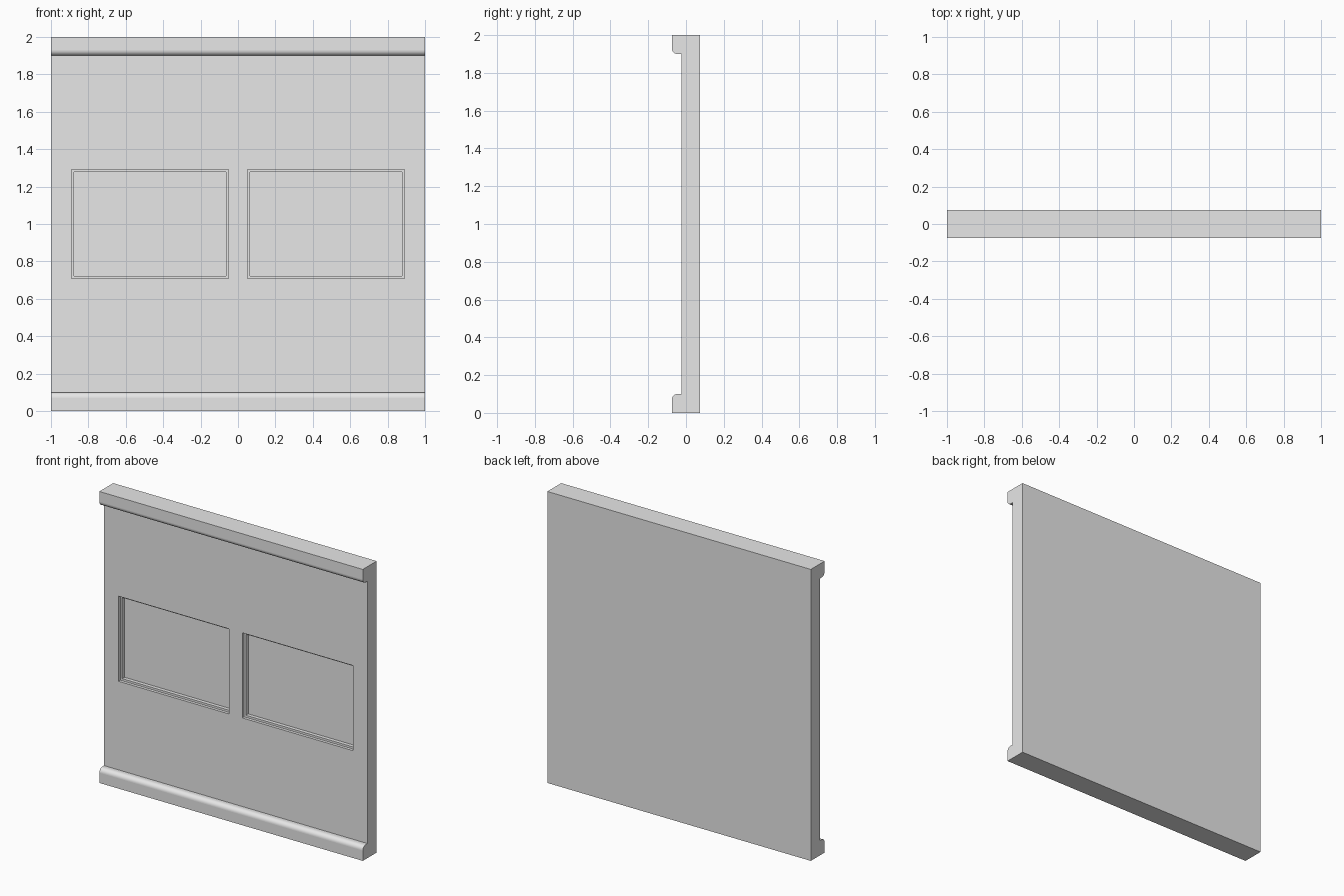
import bpy, bmesh
from math import sin, cos, pi
from mathutils import Vector

cube = bpy.data.objects.get("Cube")
if cube:
    bpy.data.objects.remove(cube, do_unlink=True)

BACK, RAIL, FACE = 0.075, -0.075, -0.025   # depth of back, rail front, panel front
RAIL_H, R, SEG = 0.1, 0.03, 10             # rail height, rounding radius and steps
WIN_X, WIN_Z = (0.05, 0.89), (0.708, 1.292)

grey = bpy.data.materials.new("plain grey")
grey.use_nodes = True
grey.diffuse_color = (0.8, 0.8, 0.8, 1)
grey.node_tree.nodes["Principled BSDF"].inputs["Base Color"].default_value = (0.8, 0.8, 0.8, 1)

# Side profile: lower rail with rounded shoulder, mirrored to the upper rail
lower = [(BACK, 0), (RAIL, 0)]
for i in range(SEG + 1):
    a = pi / 2 * i / SEG
    lower.append((RAIL + R - R * cos(a), RAIL_H - R + R * sin(a)))
lower.append((FACE, RAIL_H))
profile = lower + [(y, 2 - z) for y, z in reversed(lower)]

# Sweep the profile across the width
bm = bmesh.new()
end = bm.faces.new([bm.verts.new((-1, y, z)) for y, z in profile])
swept = bmesh.ops.extrude_face_region(bm, geom=[end], use_keep_orig=True)["geom"]
bmesh.ops.translate(bm, vec=(2, 0, 0),
                    verts=[v for v in swept if isinstance(v, bmesh.types.BMVert)])
bmesh.ops.recalc_face_normals(bm, faces=bm.faces[:])


def front_faces():
    return [f for f in bm.faces
            if f.normal.y < -0.99 and abs(f.calc_center_median().y - FACE) < 0.001]


# Cut the outlines of the two windows into the panel front
cuts = [((s * x, 0, 0), (1, 0, 0)) for x in WIN_X for s in (-1, 1)]
cuts += [((0, 0, z), (0, 0, 1)) for z in WIN_Z]
for co, no in cuts:
    faces = front_faces()
    edges = {e for f in faces for e in f.edges}
    verts = {v for f in faces for v in f.verts}
    bmesh.ops.bisect_plane(bm, geom=faces + list(edges) + list(verts),
                           plane_co=co, plane_no=no, dist=1e-5)
    bm.normal_update()


def in_window(f):
    c = f.calc_center_bounds()
    return WIN_X[0] < abs(c.x) < WIN_X[1] and WIN_Z[0] < c.z < WIN_Z[1]


def sink(faces, depth):
    faces = bmesh.ops.extrude_discrete_faces(bm, faces=faces)["faces"]
    bmesh.ops.translate(bm, vec=Vector((0, depth, 0)),
                        verts=list({v for f in faces for v in f.verts}))
    return faces


# Stepped window recesses
panes = sink([f for f in front_faces() if in_window(f)], 0.02)
bmesh.ops.inset_individual(bm, faces=panes, thickness=0.02)
sink(panes, 0.025)

# Smooth only the rounded shoulders
bm.normal_update()
for f in bm.faces:
    f.smooth = max(abs(c) for c in f.normal) < 0.9999

mesh = bpy.data.meshes.new("wall_panel")
bm.to_mesh(mesh)
bm.free()
mesh.materials.append(grey)
bpy.context.collection.objects.link(bpy.data.objects.new("wall_panel", mesh))
